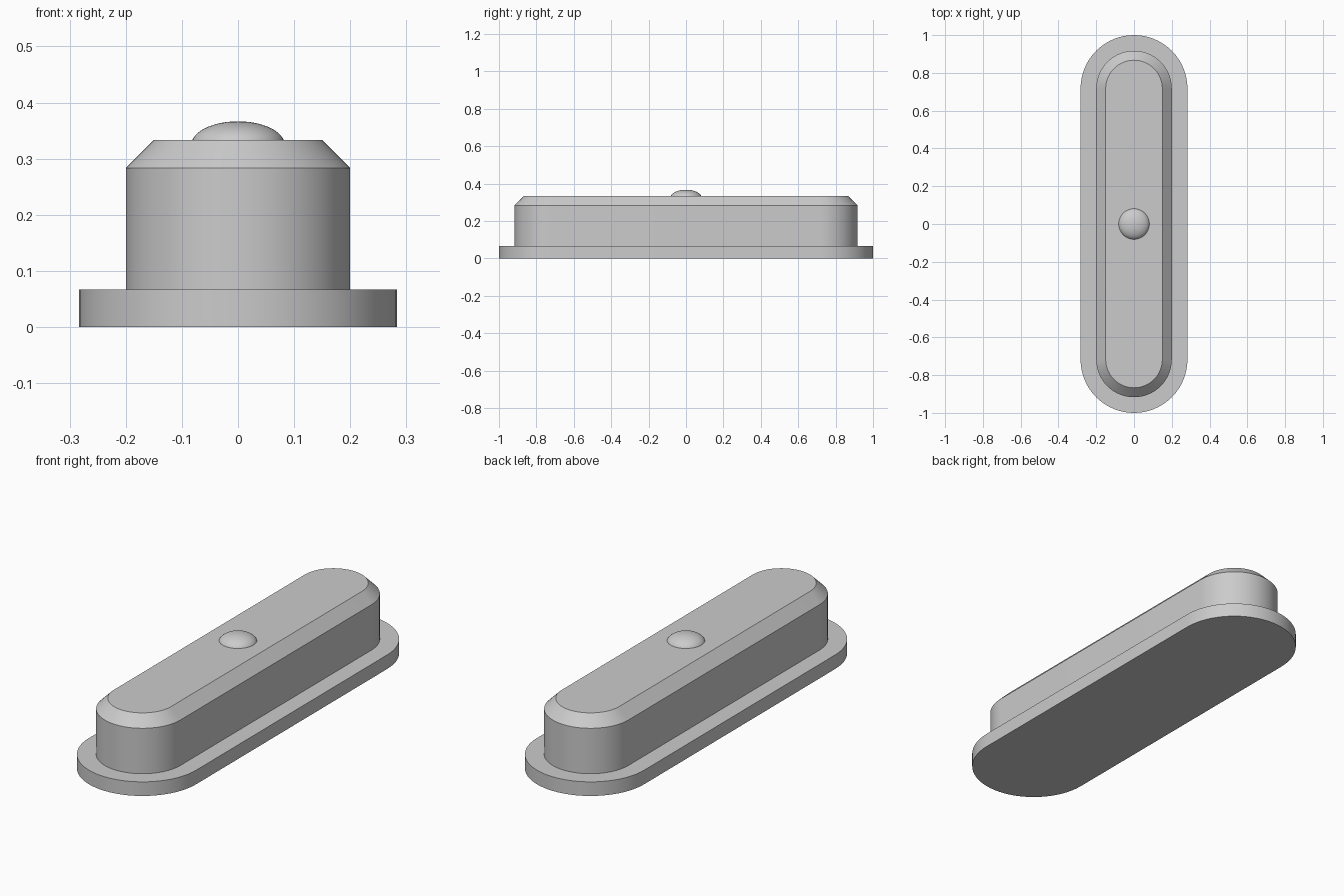
import bpy
import bmesh
import math

cube = bpy.data.objects.get("Cube")
if cube:
    bpy.data.objects.remove(cube, do_unlink=True)

grey = bpy.data.materials.new("plain grey")
grey.use_nodes = True
colour = (0.6, 0.6, 0.6, 1)
grey.diffuse_color = colour
grey.node_tree.nodes["Principled BSDF"].inputs["Base Color"].default_value = colour

STRAIGHT = 0.717   # half length of the straight sides
ARC = 32           # segments in each rounded end


def finish(obj):
    if not obj.data.materials:
        obj.data.materials.append(grey)
    bpy.ops.object.select_all(action="DESELECT")
    obj.select_set(True)
    bpy.context.view_layer.objects.active = obj
    bpy.ops.object.shade_smooth_by_angle(angle=math.radians(30))


def slot_ring(bm, radius, z):
    """Ring of vertices with straight sides and half-round ends."""
    ring = []
    for side in (1, -1):
        for i in range(ARC + 1):
            a = math.pi * i / ARC
            ring.append(bm.verts.new((side * radius * math.cos(a),
                                      side * (STRAIGHT + radius * math.sin(a)), z)))
    return ring


def slot_solid(name, profile):
    """Closed solid lofted through (radius, height) rings."""
    bm = bmesh.new()
    rings = [slot_ring(bm, r, z) for r, z in profile]
    n = len(rings[0])
    for low, high in zip(rings, rings[1:]):
        for i in range(n):
            j = (i + 1) % n
            bm.faces.new((low[i], low[j], high[j], high[i]))
    bm.faces.new(rings[0][::-1])
    bm.faces.new(rings[-1])
    mesh = bpy.data.meshes.new(name)
    bm.to_mesh(mesh)
    bm.free()
    obj = bpy.data.objects.new(name, mesh)
    bpy.context.collection.objects.link(obj)
    finish(obj)


# Base flange and chamfered body
slot_solid("base_flange", [(0.283, 0), (0.283, 0.067)])
slot_solid("body", [(0.2, 0.067), (0.2, 0.283), (0.15, 0.333)])

# Low dome on top, sunk slightly into the body
bpy.ops.mesh.primitive_uv_sphere_add(segments=48, ring_count=24, radius=0.083,
                                     location=(0, 0, 0.325))
dome = bpy.context.object
dome.name = "dome_button"
dome.scale.z = 0.5
bpy.ops.object.transform_apply(location=False, rotation=False, scale=True)
finish(dome)
